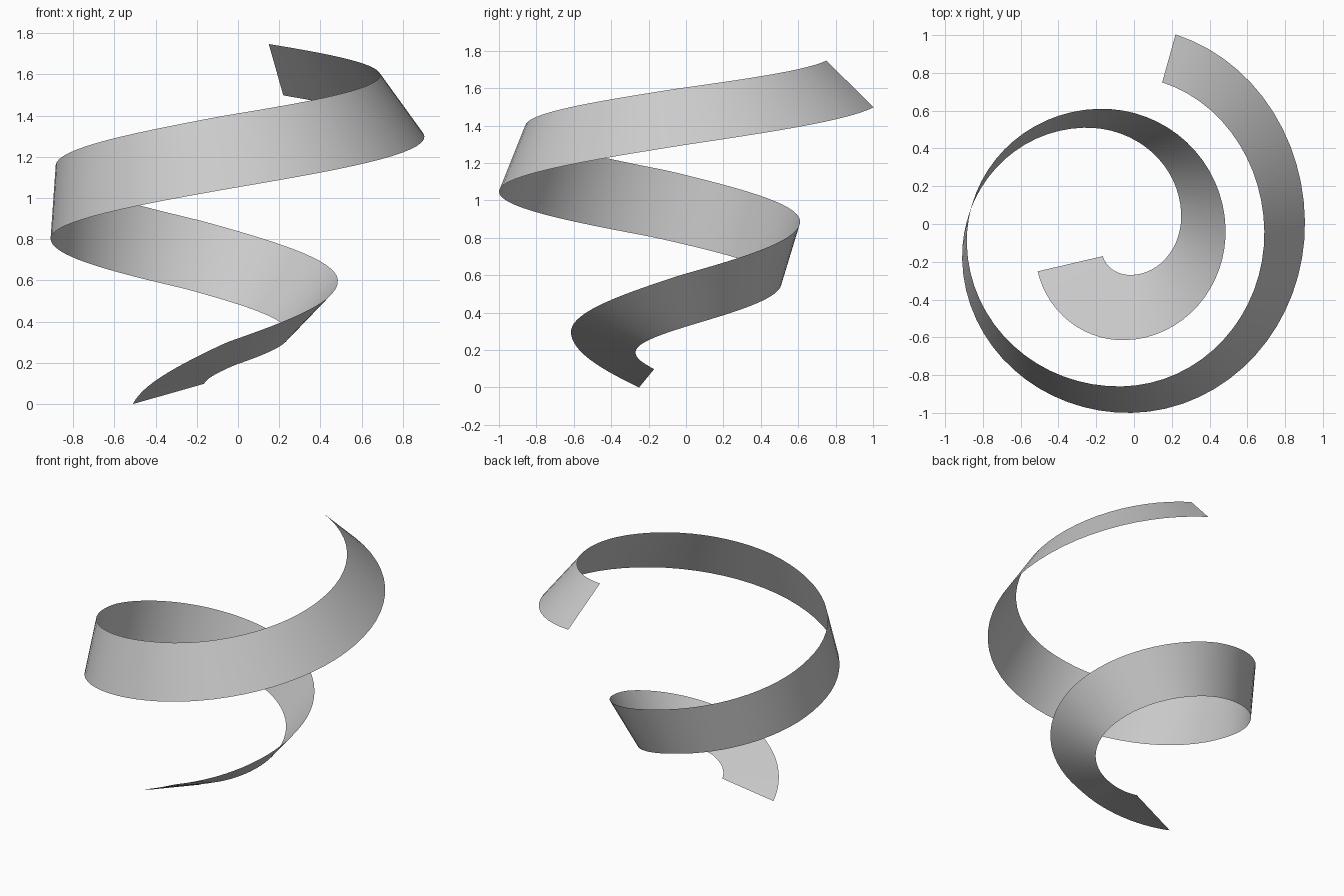
import bpy
import bmesh
from math import sin, cos, pi
from mathutils import Vector

cube = bpy.data.objects.get("Cube")
if cube:
    bpy.data.objects.remove(cube, do_unlink=True)

STEPS = 16                # rungs per quarter turn
START, END = 0.15, 7.82   # trimmed ends, in quarter turns

# Outermost points of each edge, one per quarter turn: left, front, right, back...
EDGE_A = [(-0.523, -0.14, -0.05), (-0.06, -0.615, 0.30), (0.485, -0.04, 0.60),
          (-0.17, 0.61, 0.89), (-0.885, -0.09, 1.16), (-0.08, -0.86, 1.40),
          (0.69, -0.05, 1.60), (-0.06, 0.783, 1.783)]
EDGE_B = [(-0.169, -0.14, 0.085), (-0.02, -0.27, 0.19), (0.25, 0.04, 0.34),
          (-0.25, 0.51, 0.56), (-0.91, -0.17, 0.805), (-0.03, -1.0, 1.05),
          (0.905, 0.0, 1.30), (-0.045, 1.045, 1.545)]


def edge_point(edge, u):
    """Point on a spiral made of quarter ellipses, u in quarter turns."""
    i = min(int(u), len(edge) - 2)
    p, q = Vector(edge[i]), Vector(edge[i + 1])
    f = u - i
    s, c = sin(f * pi / 2), cos(f * pi / 2)
    z = p.z + (q.z - p.z) * f
    if i % 2 == 0:
        return Vector((q.x + (p.x - q.x) * c, p.y + (q.y - p.y) * s, z))
    return Vector((p.x + (q.x - p.x) * s, q.y + (p.y - q.y) * c, z))


# Twisting ribbon: straight rungs between the two edges
END = END - 1
count = round((END - START) * STEPS)
bm = bmesh.new()
previous = None
for k in range(count + 1):
    u = START + (END - START) * k / count
    rung = [bm.verts.new(edge_point(e, u)) for e in (EDGE_A, EDGE_B)]
    if previous:
        bm.faces.new((previous[0], previous[1], rung[1], rung[0])).smooth = True
    previous = rung

# Rest it on the ground
lowest = min(v.co.z for v in bm.verts)
bmesh.ops.translate(bm, verts=bm.verts, vec=(0, 0, -lowest))

mesh = bpy.data.meshes.new("spiral_ribbon")
bm.to_mesh(mesh)
bm.free()
ribbon = bpy.data.objects.new("spiral_ribbon", mesh)
bpy.context.collection.objects.link(ribbon)

# Plain grey surface
grey = bpy.data.materials.new("light_grey")
grey.use_nodes = True
colour = (0.6, 0.6, 0.6, 1)
grey.diffuse_color = colour
grey.node_tree.nodes["Principled BSDF"].inputs["Base Color"].default_value = colour
mesh.materials.append(grey)
